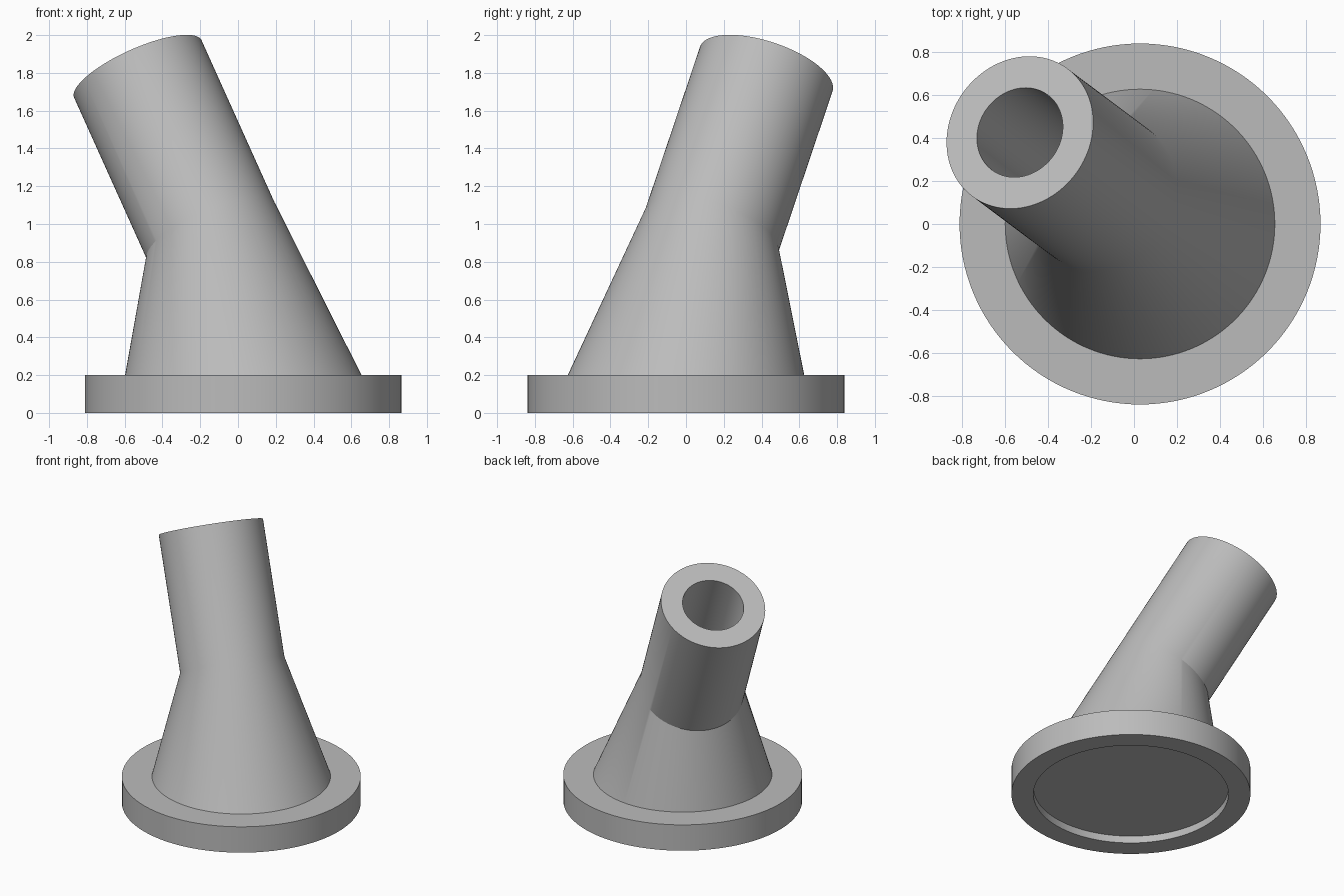
import bpy, bmesh, math
from mathutils import Vector

cube = bpy.data.objects.get("Cube")
if cube:
    bpy.data.objects.remove(cube)

SEG = 128
UP = Vector((0, 0, 1))
BASE = Vector((0.028, 0, 0))         # centre of the flange
JOINT = Vector((-0.145, 0.137, 0.965))  # where the neck becomes the tube
TOP = Vector((-0.53, 0.425, 1.82))   # centre of the open tube end
AXIS = (TOP - JOINT).normalized()

grey = bpy.data.materials.new("plain_grey")
grey.use_nodes = True
colour = (0.5, 0.5, 0.5, 1)
grey.diffuse_color = colour
grey.node_tree.nodes["Principled BSDF"].inputs["Base Color"].default_value = colour


def ring(bm, centre, radius, axis=UP):
    """Circle of vertices around an axis."""
    turn = UP.rotation_difference(axis)
    angles = [math.tau * i / SEG for i in range(SEG)]
    return [bm.verts.new(centre + turn @ Vector((radius * math.cos(a), radius * math.sin(a), 0)))
            for a in angles]


def skin(bm, rings):
    """Join neighbouring rings with quads."""
    for a, b in zip(rings, rings[1:]):
        for i in range(SEG):
            j = (i + 1) % SEG
            bm.faces.new((a[i], a[j], b[j], b[i]))


def finish(bm, name):
    bmesh.ops.recalc_face_normals(bm, faces=bm.faces[:])
    mesh = bpy.data.meshes.new(name)
    bm.to_mesh(mesh)
    bm.free()
    mesh.materials.append(grey)
    obj = bpy.data.objects.new(name, mesh)
    bpy.context.collection.objects.link(obj)
    bpy.ops.object.select_all(action='DESELECT')
    obj.select_set(True)
    bpy.context.view_layer.objects.active = obj
    bpy.ops.object.shade_smooth_by_angle(angle=math.radians(25))


# Round flange with a shallow recess underneath
bm = bmesh.new()
profile = [(0.684, 0.055), (0.684, 0), (0.838, 0), (0.838, 0.2)]
rings = [ring(bm, BASE + UP * z, r) for r, z in profile]
skin(bm, rings)
bm.faces.new(rings[0])
bm.faces.new(rings[-1])
finish(bm, "base_flange")

# Tapered neck: hull from the flange circle to the tilted tube circle
bm = bmesh.new()
foot = ring(bm, BASE + UP * 0.2, 0.626)
collar = ring(bm, JOINT, 0.37, AXIS)
bmesh.ops.convex_hull(bm, input=foot + collar)
foot_set, collar_set = set(foot), set(collar)
caps = [f for f in bm.faces if set(f.verts) <= foot_set or set(f.verts) <= collar_set]
bmesh.ops.delete(bm, geom=caps, context='FACES')

# Slanted tube with a blind bore
lip = ring(bm, TOP, 0.37, AXIS)
bore_lip = ring(bm, TOP, 0.217, AXIS)
bore_end = ring(bm, TOP - AXIS * 1.42, 0.217, AXIS)
skin(bm, [collar, lip, bore_lip, bore_end])
bm.faces.new(bore_end)
finish(bm, "angled_tube")
